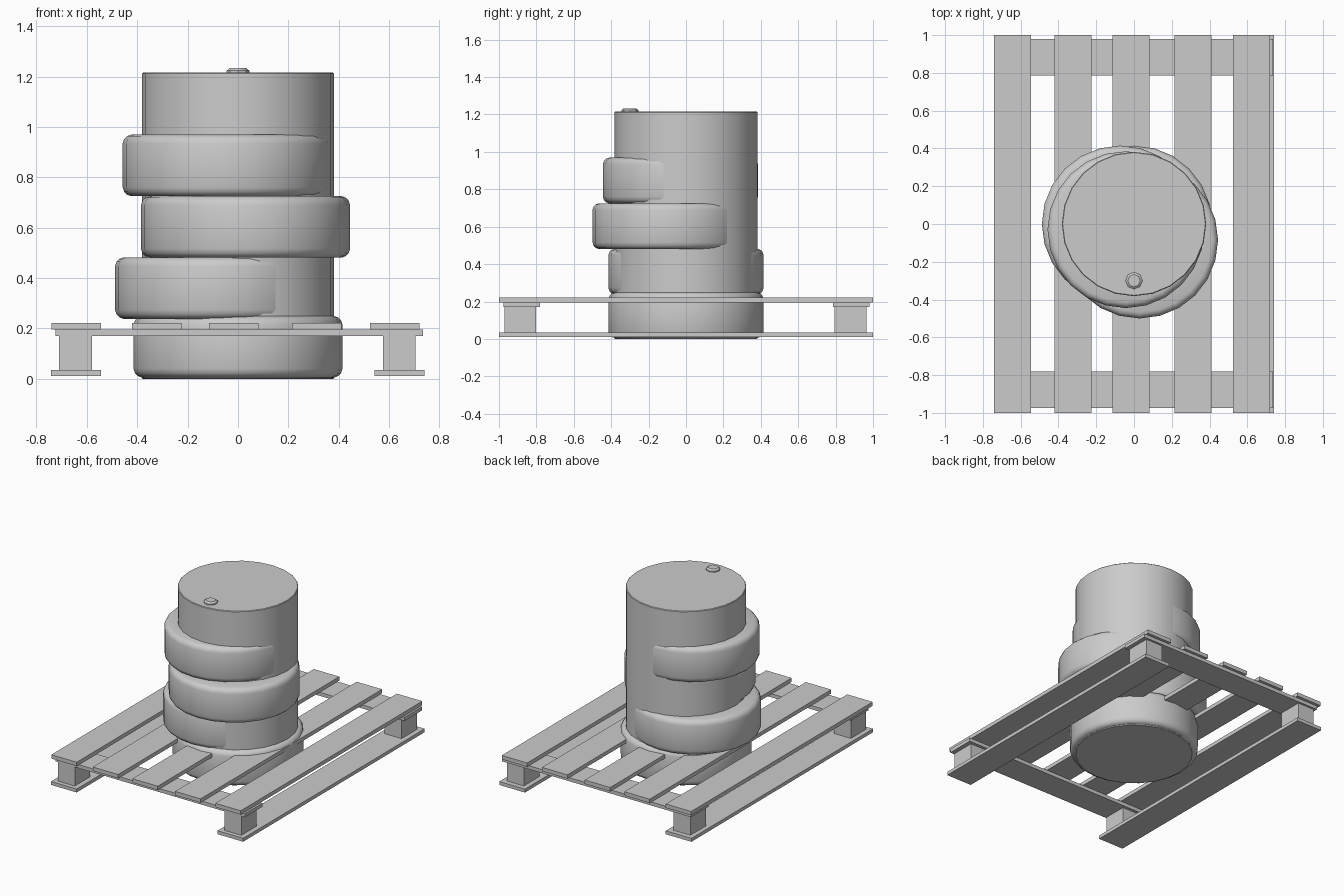
import bpy, bmesh
from math import sin, cos, tau, radians

if "Cube" in bpy.data.objects:
    bpy.data.objects.remove(bpy.data.objects["Cube"])


def finish(bm, name, smooth=False):
    bmesh.ops.recalc_face_normals(bm, faces=bm.faces)
    mesh = bpy.data.meshes.new(name)
    bm.to_mesh(mesh)
    bm.free()
    ob = bpy.data.objects.new(name, mesh)
    bpy.context.collection.objects.link(ob)
    if smooth:
        bpy.ops.object.select_all(action='DESELECT')
        ob.select_set(True)
        bpy.context.view_layer.objects.active = ob
        bpy.ops.object.shade_smooth_by_angle(angle=radians(40))
    return ob


def box(name, x, y, z):
    """Box given as (min, max) on each axis."""
    bm = bmesh.new()
    bmesh.ops.create_cube(bm, size=1)
    for v in bm.verts:
        v.co = [(a + b) / 2 + c * (b - a) for (a, b), c in zip((x, y, z), v.co)]
    return finish(bm, name)


def lathe(name, profile, centre, sides, ring=False):
    """Revolve (radius, z) points; a ring joins last to first, otherwise ends are capped."""
    bm = bmesh.new()
    cx, cy, cz = centre
    loops = [[bm.verts.new((cx + r * cos(tau * i / sides), cy + r * sin(tau * i / sides), cz + z))
              for i in range(sides)] for r, z in profile]
    pairs = list(zip(loops, loops[1:]))
    if ring:
        pairs.append((loops[-1], loops[0]))
    else:
        bm.faces.new(loops[0])
        bm.faces.new(loops[-1])
    for a, b in pairs:
        for i in range(sides):
            j = (i + 1) % sides
            bm.faces.new((a[i], a[j], b[j], b[i]))
    return finish(bm, name, True)


# Barrel and its bung cap
lathe("barrel", [(0.378, 0), (0.382, 0.004), (0.382, 1.211), (0.378, 1.215)], (0, 0, 0), 24)
lathe("barrel_cap", [(0.045, 0), (0.045, 0.01), (0.033, 0.02)], (0, -0.30, 1.213), 8)

# Stack of loosely piled tyres
H = 0.244
lower = [(0.27, 0), (0.382, 0), (0.398, 0.006), (0.409, 0.017), (0.415, 0.035)]
tyre = lower + [(r, H - z) for r, z in reversed(lower)]
for i, (x, y, z) in enumerate([(0, 0, 0.005), (-0.073, 0, 0.238),
                               (0.03, -0.085, 0.481), (-0.043, -0.03, 0.725)]):
    lathe(f"tyre_{i + 1}", tyre, (x, y, z), 24, ring=True)

# Pallet deck boards
for i, x in enumerate((-0.74, -0.42, -0.115, 0.215, 0.525)):
    box(f"deck_board_{i + 1}", (x, x + 0.196), (-1, 1), (0.195, 0.222))

# Pallet cross boards
for name, y in (("front", (-0.975, -0.78)), ("back", (0.785, 0.98))):
    box(f"{name}_cross_board", (-0.725, 0.735), y, (0.17, 0.195))

# Pallet runners and corner blocks
for side, rx, bx in (("left", (-0.742, -0.544), (-0.71, -0.58)),
                     ("right", (0.542, 0.74), (0.575, 0.705))):
    box(f"{side}_runner", rx, (-1, 1), (0.011, 0.035))
    for end, by in (("front", (-0.97, -0.802)), ("back", (0.795, 0.965))):
        box(f"{end}_{side}_block", bx, by, (0.035, 0.17))
